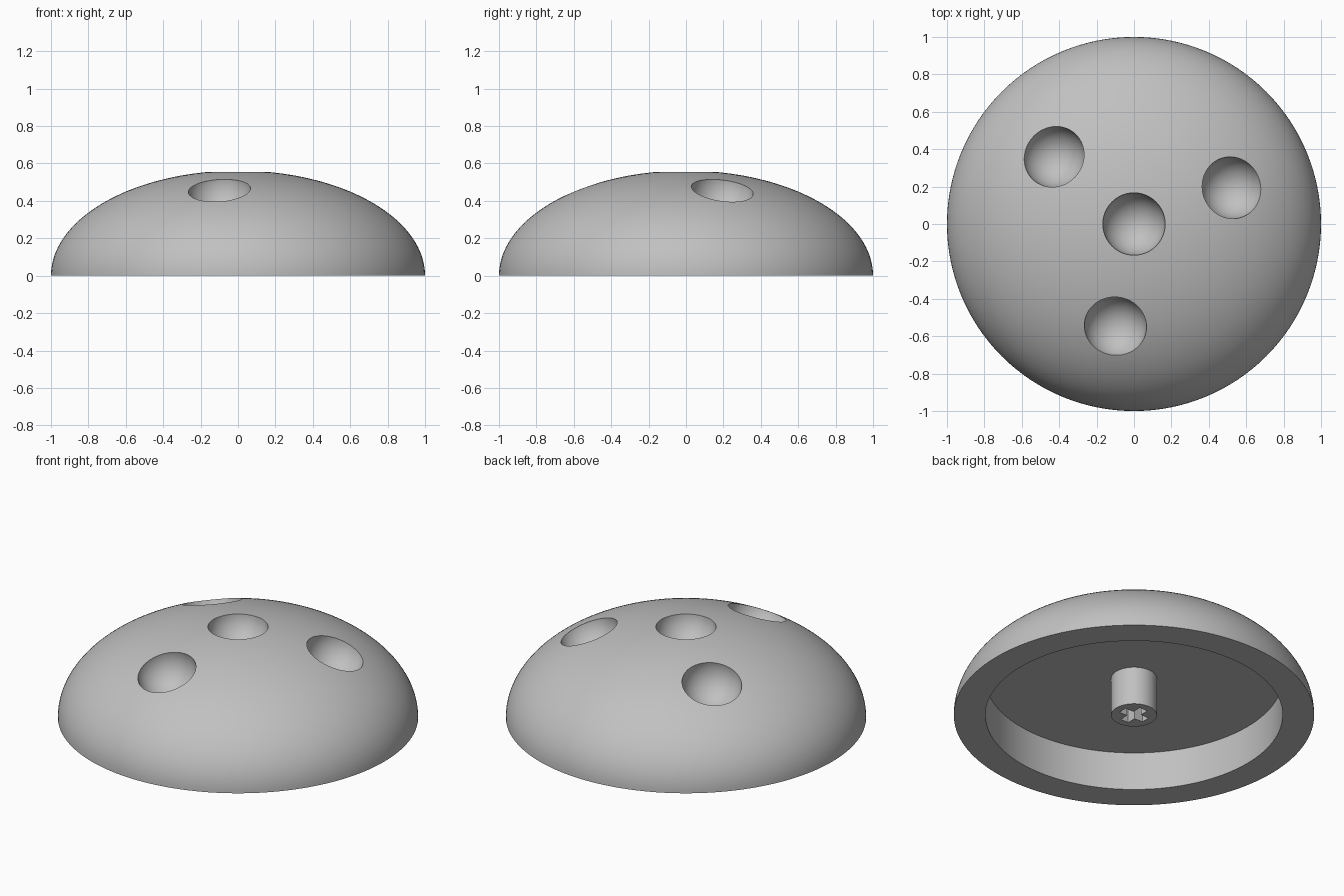
import bpy, bmesh, math
from mathutils import Vector

if "Cube" in bpy.data.objects:
    bpy.data.objects.remove(bpy.data.objects["Cube"])

H = 0.562        # dome height
CEIL = 0.234     # ceiling of the hollow underside
STEM_R = 0.127
DIMPLE_R = 0.167

grey = bpy.data.materials.new("light grey")
grey.diffuse_color = (0.53, 0.53, 0.53, 1)
grey.use_nodes = True
grey.node_tree.nodes["Principled BSDF"].inputs["Base Color"].default_value = grey.diffuse_color


def make_object(name, bm):
    bmesh.ops.recalc_face_normals(bm, faces=bm.faces[:])
    me = bpy.data.meshes.new(name)
    bm.to_mesh(me)
    bm.free()
    me.materials.append(grey)
    ob = bpy.data.objects.new(name, me)
    bpy.context.collection.objects.link(ob)
    return ob


def revolve(name, profile, steps):
    bm = bmesh.new()
    vs = [bm.verts.new((r, 0, z)) for r, z in profile]
    es = [bm.edges.new(p) for p in zip(vs, vs[1:])]
    bmesh.ops.spin(bm, geom=vs + es, axis=(0, 0, 1), cent=(0, 0, 0),
                   angle=math.tau, steps=steps, use_duplicate=False)
    bmesh.ops.remove_doubles(bm, verts=bm.verts[:], dist=1e-5)
    return make_object(name, bm)


# Domed cap with hollow underside and central stem, as one turned profile
N = 40
profile = [(math.sin(i / N * math.pi / 2), H * math.cos(i / N * math.pi / 2))
           for i in range(N)]
profile[0] = (0, H)
profile += [(1, 0), (0.825, 0), (0.825, CEIL), (STEM_R, CEIL), (STEM_R, 0), (0, 0)]
cap = revolve("domed_cap", profile, 128)

cutters = []

# Round dimples, centred on the dome surface
for x, y in [(0, 0), (-0.43, 0.362), (0.525, 0.195), (-0.1, -0.55)]:
    z = H * math.sqrt(1 - x * x - y * y)
    bm = bmesh.new()
    bmesh.ops.create_uvsphere(bm, u_segments=64, v_segments=32, radius=DIMPLE_R)
    normal = Vector((x, y, z / H ** 2)).normalized()
    rot = Vector((0, 0, 1)).rotation_difference(normal).to_matrix()
    bmesh.ops.rotate(bm, verts=bm.verts[:], matrix=rot)
    bmesh.ops.translate(bm, verts=bm.verts[:], vec=(x, y, z))
    cutters.append(make_object("dimple_cutter", bm))

# Cross-shaped socket in the stem
L, W, TOP = 0.083, 0.027, 0.2
bm = bmesh.new()
corners = [(L, -W), (L, W), (W, W), (W, L), (-W, L), (-W, W),
           (-L, W), (-L, -W), (-W, -W), (-W, -L), (W, -L), (W, -W)]
face = bm.faces.new([bm.verts.new((x, y, -0.05)) for x, y in corners])
ext = bmesh.ops.extrude_face_region(bm, geom=[face], use_keep_orig=True)
bmesh.ops.translate(bm, vec=(0, 0, TOP + 0.05),
                    verts=[g for g in ext["geom"] if isinstance(g, bmesh.types.BMVert)])
cutters.append(make_object("socket_cutter", bm))

# Cut, then remove the cutters
bpy.context.view_layer.objects.active = cap
cap.select_set(True)
for c in cutters:
    mod = cap.modifiers.new("cut", 'BOOLEAN')
    mod.operation = 'DIFFERENCE'
    mod.solver = 'EXACT'
    mod.object = c
    bpy.ops.object.modifier_apply(modifier=mod.name)
    bpy.data.objects.remove(c)

bpy.ops.object.shade_smooth_by_angle(angle=math.radians(30))
